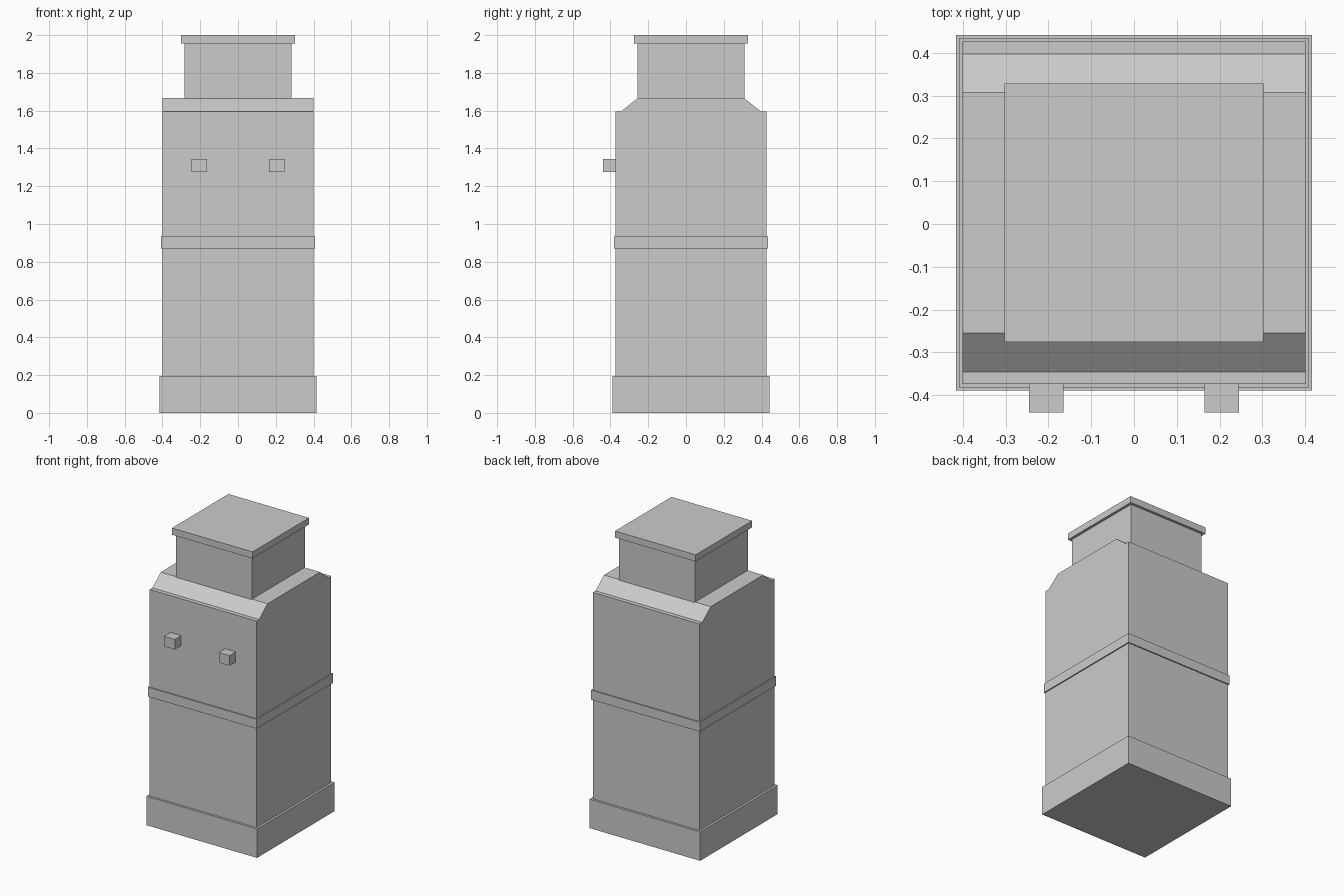
import bpy, bmesh

if "Cube" in bpy.data.objects:
    bpy.data.objects.remove(bpy.data.objects["Cube"])

grey = bpy.data.materials.new("plain grey")
grey.diffuse_color = (0.6, 0.6, 0.6, 1)
grey.use_nodes = True
grey.node_tree.nodes["Principled BSDF"].inputs["Base Color"].default_value = grey.diffuse_color
CY = 0.026  # depth centre of the pillar; the knobs stick out in front


def prism(name, profile, x0, x1):
    """Extrude a closed (y, z) profile along x."""
    bm = bmesh.new()
    face = bm.faces.new([bm.verts.new((x0, y, z)) for y, z in profile])
    new = bmesh.ops.extrude_face_region(bm, geom=[face])["geom"]
    bmesh.ops.translate(bm, vec=(x1 - x0, 0, 0),
                        verts=[v for v in new if isinstance(v, bmesh.types.BMVert)])
    bmesh.ops.recalc_face_normals(bm, faces=bm.faces)
    mesh = bpy.data.meshes.new(name)
    bm.to_mesh(mesh)
    bm.free()
    mesh.materials.append(grey)
    obj = bpy.data.objects.new(name, mesh)
    bpy.context.collection.objects.link(obj)


def block(name, x0, x1, y0, y1, z0, z1):
    prism(name, [(y0, z0), (y1, z0), (y1, z1), (y0, z1)], x0, x1)


def square_block(name, half, z0, z1):
    block(name, -half, half, CY - half, CY + half, z0, z1)


# Stacked square parts
square_block("base", 0.415, 0, 0.196)
square_block("band", 0.408, 0.87, 0.934)
square_block("neck", 0.284, 1.66, 1.96)
square_block("cap", 0.302, 1.955, 2.0)

# Body with narrow ledges and sloped shoulders at front and back
right = [(0.40, 0.19), (0.40, 1.595), (0.371, 1.595), (0.281, 1.667)]
profile = [(CY + y, z) for y, z in right] + [(CY - y, z) for y, z in reversed(right)]
prism("body", profile, -0.40, 0.40)

# Front knobs
for side, x in (("left", -0.205), ("right", 0.205)):
    block(side + "_knob", x - 0.04, x + 0.04, -0.4405, -0.37, 1.276, 1.345)
